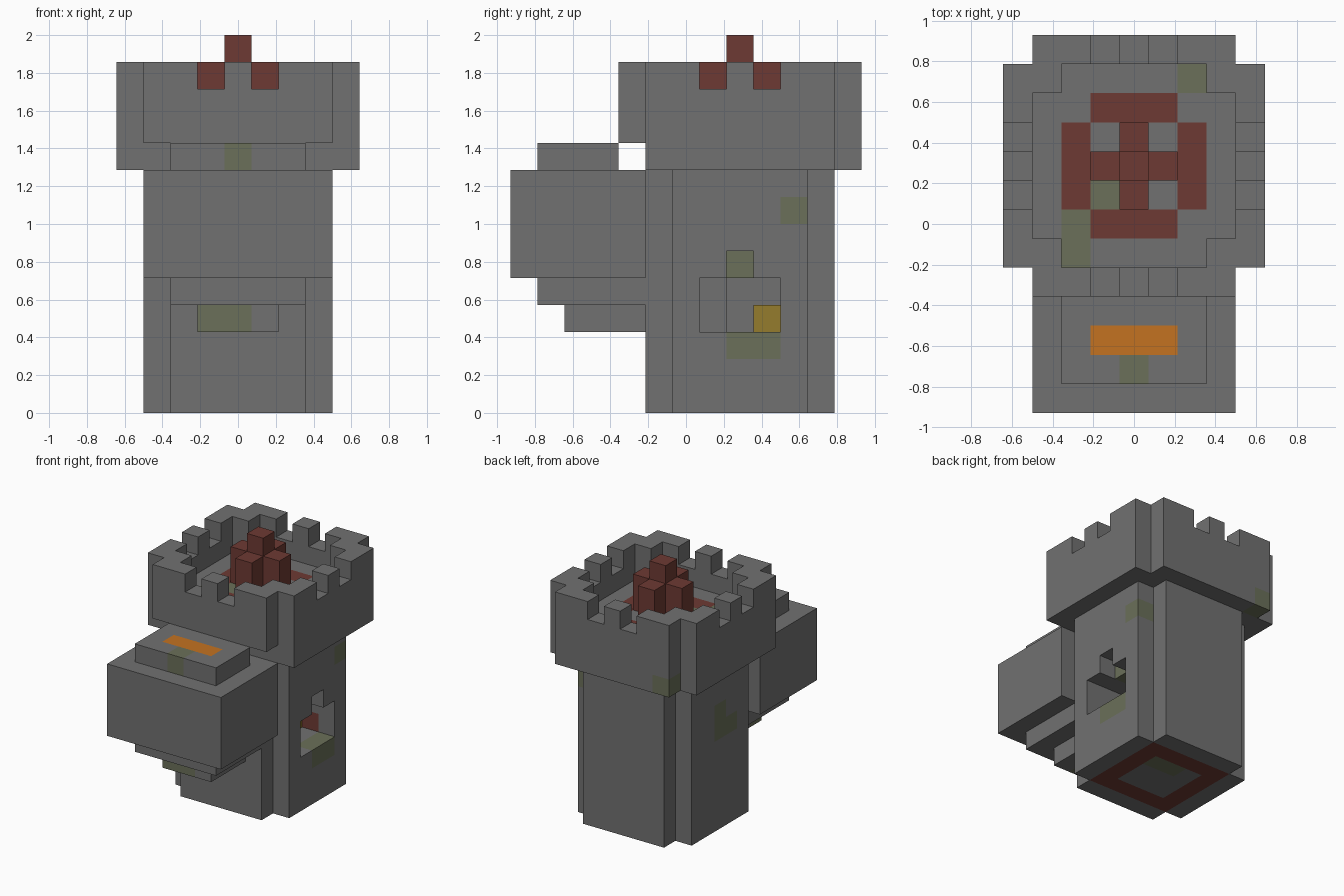
import bpy
import bmesh
from math import radians
from mathutils import Vector

U = 1 / 7  # size of one block

cube = bpy.data.objects.get("Cube")
if cube:
    bpy.data.objects.remove(cube, do_unlink=True)


def material(name, r, g, b):
    m = bpy.data.materials.new(name)
    m.use_nodes = True
    m.diffuse_color = (r, g, b, 1)
    m.node_tree.nodes["Principled BSDF"].inputs["Base Color"].default_value = (r, g, b, 1)
    return m


PALETTE = [
    material("stone_grey", 0.165, 0.165, 0.165),
    material("moss_green", 0.145, 0.16, 0.1),
    material("brick_red", 0.155, 0.042, 0.033),
    material("ember_orange", 0.55, 0.17, 0.015),
    material("gold_yellow", 0.3, 0.2, 0.026),
]
STONE, MOSS, RED, ORANGE, YELLOW = range(5)


def box(x0, x1, y0, y1, z0, z1):
    """Set of blocks in an inclusive range."""
    return {(x, y, z) for x in range(x0, x1 + 1)
            for y in range(y0, y1 + 1) for z in range(z0, z1 + 1)}


def block(x, y, z):
    return {(x, y, z)}


def plus_plan(half, z0, z1):
    """Square plan with its corner blocks left out, around the tower axis."""
    return (box(-half, half, 3 - half, 1 + half, z0, z1)
            | box(1 - half, half - 1, 2 - half, 2 + half, z0, z1))


def build(name, blocks, paint=(), base=STONE):
    """Make the outer skin of a set of blocks; paint is (colour, blocks) pairs."""
    colours = {b: base for b in blocks}
    for colour, cells in paint:
        colours.update({c: colour for c in cells if c in blocks})
    bm = bmesh.new()
    for cell, colour in colours.items():
        for axis in range(3):
            for sign in (-1, 1):
                n, a, b = Vector(), Vector(), Vector()
                n[axis] = sign
                if tuple(int(c + d) for c, d in zip(cell, n)) in colours:
                    continue
                a[(axis + 1) % 3] = 1
                b = n.cross(a)
                centre = Vector(cell) + n / 2 + Vector((0, 0, 0.5))
                corners = (-a - b, a - b, a + b, b - a)
                face = bm.faces.new([bm.verts.new((centre + c / 2) * U) for c in corners])
                face.material_index = colour
    bmesh.ops.remove_doubles(bm, verts=bm.verts, dist=0.001)
    bmesh.ops.dissolve_limit(bm, angle_limit=radians(1), verts=bm.verts,
                             edges=bm.edges, delimit={"MATERIAL"})
    mesh = bpy.data.meshes.new(name)
    bm.to_mesh(mesh)
    bm.free()
    for m in PALETTE:
        mesh.materials.append(m)
    obj = bpy.data.objects.new(name, mesh)
    bpy.context.collection.objects.link(obj)


# Tower shaft with a stepped window alcove on its left side
alcove = box(1, 3, 1, 3, 3, 4) | block(3, 2, 5) | box(0, 0, 1, 1, 3, 4)
shaft = plus_plan(3, 0, 8) - alcove | block(1, 3, 3)
base_ring = box(-2, 2, 0, 4, 0, 0) - box(-1, 1, 1, 3, 0, 0)
shaft_moss = (box(3, 3, 2, 3, 2, 2) | block(3, 4, 7) | block(2, 2, 5)
              | box(-3, -3, 2, 2, 5, 6) | block(-3, 1, 5) | box(0, 1, 3, 3, 0, 0))
build("tower_shaft", shaft, [
    (RED, base_ring | block(2, 4, 3) | block(1, 0, 3)),
    (MOSS, shaft_moss),
    (YELLOW, block(1, 3, 3)),
])

# Roof deck with a red ring set into it
deck = plus_plan(3, 9, 10)
ring = set()
for side in (-2, 2):
    ring |= box(-1, 1, 2 + side, 2 + side, 10, 10) | box(side, side, 1, 3, 10, 10)
deck_moss = box(-2, -2, -1, 0, 10, 10) | block(-1, 1, 10) | block(2, 5, 10)
build("roof_deck", deck, [(RED, ring), (MOSS, deck_moss)])

# Overhanging parapet with notches, open under its front edge
parapet = plus_plan(4, 9, 12) - plus_plan(3, 9, 12) - box(-3, 3, -2, -2, 9, 9)
for s in (-1, 1):
    parapet -= box(s, s, -2, 6, 12, 12) | box(-4, 4, 2 + s, 2 + s, 12, 12)
build("parapet", parapet, [(MOSS, block(-3, 6, 9))])

# Cross-shaped beacon in the middle of the roof
beacon = box(-1, 1, 2, 2, 11, 12) | box(0, 0, 1, 3, 11, 12) | block(0, 2, 13)
build("beacon", beacon, base=RED)

# Front bay: stepped brackets, main body and hatch
build("bay_bracket", box(-2, 2, -5, -2, 4, 4) | box(-1, 1, -4, -2, 3, 3),
      [(MOSS, box(-1, 0, -4, -4, 3, 3))])
build("bay_body", box(-3, 3, -6, -2, 5, 8))
build("bay_hatch", box(-2, 2, -5, -3, 9, 9),
      [(ORANGE, box(-1, 1, -4, -4, 9, 9)), (MOSS, block(0, -5, 9))])
